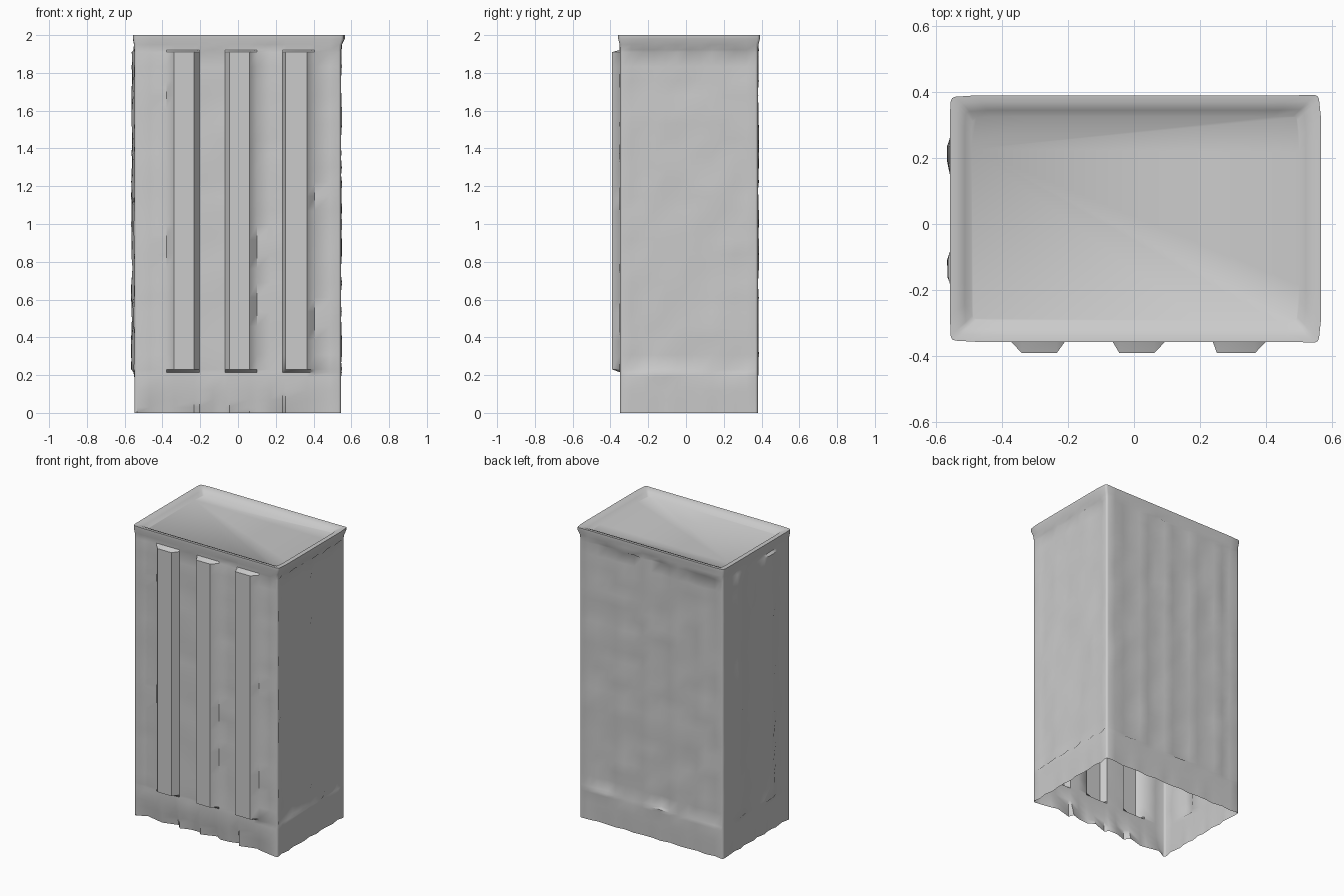
import bpy, bmesh, math, random

if "Cube" in bpy.data.objects:
    bpy.data.objects.remove(bpy.data.objects["Cube"])
random.seed(4)

grey = bpy.data.materials.new("plain grey")
grey.diffuse_color = (0.6, 0.6, 0.6, 1)
grey.use_nodes = True
grey.node_tree.nodes["Principled BSDF"].inputs["Base Color"].default_value = grey.diffuse_color

L, R, F, B = -0.55, 0.545, -0.35, 0.38
RIBS = [(-0.38, -0.34, -0.235, -0.205), (-0.07, -0.045, 0.06, 0.10), (0.235, 0.25, 0.365, 0.405)]

# Perimeter stations: (x, y, outward normal, kind, relief)
ring = []
def station(x, y, n, kind, relief=0.0):
    ring.append((x, y, n, kind, relief))

def corner(x, y, start):
    # Small rounded corner, running anticlockwise from the start angle
    r = 0.014
    sx, sy = (1 if x > 0 else -1), (1 if y > 0 else -1)
    for k in range(3):
        a = math.radians(start + 45 * k)
        station(x - sx * r + r * math.cos(a), y - sy * r + r * math.sin(a), (sx * 0.7, sy * 0.5), "corner")

# Front wall with three trapezoid ribs
corner(L, F, 180)
station(L + 0.08, F, (0, -1), "wall")
for a, b, c, d in RIBS:
    station(a, F, (0, -1), "rib")
    station(b, F, (0, -1), "rib", 0.042)
    station(c, F, (0, -1), "rib", 0.042)
    station(d, F, (0, -1), "rib")
    if d < 0.3:
        station(d + 0.07, F, (0, -1), "wall")
station(R - 0.06, F, (0, -1), "wall")
# Right wall with shallow vertical furrows
corner(R, F, 270)
for i in range(1, 12):
    station(R, F + (B - F) * i / 12, (1, 0), "wall", -0.012 if i % 2 else 0)
# Back wall with faint bands
corner(R, B, 0)
for i in range(1, 16):
    station(R + (L - R) * i / 16, B, (0, 1), "wall", -0.010 if i % 3 == 0 else 0)
# Left wall with low ridges
corner(L, B, 90)
for y in (0.33, 0.27, 0.235, 0.19, 0.13, 0.07, 0.03, -0.01, -0.07, -0.11, -0.16, -0.20, -0.28):
    station(L, y, (-1, 0), "wall", 0.012 if y in (0.235, 0.19, -0.11, -0.16) else 0)

levels = [0.0, 0.03, 0.07, 0.12, 0.19, 0.215, 0.23]
levels += [0.23 + 1.68 * i / 22 for i in range(1, 22)] + [1.91, 1.922, 1.95, 1.98, 2.0]
bm = bmesh.new()
rows = []
for z in levels:
    row = []
    for i, (x, y, n, kind, relief) in enumerate(ring):
        d = relief if 0.225 < z < 1.915 else 0.0
        if kind == "wall" and 0.2 < z < 1.93:
            d += random.uniform(-0.007, 0.005)
        # Crumpled hem along the bottom
        if z < 0.15 and kind != "corner":
            wave = (0.5 + 0.5 * math.sin(i * 2.4)) * (1 - z / 0.15)
            d -= wave * (0.04 if n[1] < 0 else 0.012)
        # Flared rim
        if z > 1.94:
            d += (0.02 if n[0] > 0 else 0.008) * min(1, (z - 1.94) / 0.04)
        row.append(bm.verts.new((x + n[0] * d, y + n[1] * d, z)))
    rows.append(row)

# Dished top: rounded rim steps down to a flat panel
def inset(amount, z):
    fx, fy = 1 - amount / 0.555, 1 - amount / 0.375
    cy = (F + B) / 2
    rows.append([bm.verts.new((v.co.x * fx, cy + (v.co.y - cy) * fy, z)) for v in rows[len(levels) - 1]])
inset(0.02, 1.998)
inset(0.045, 1.988)
inset(0.065, 1.968)

N = len(ring)
for lo, hi in zip(rows, rows[1:]):
    for i in range(N):
        j = (i + 1) % N
        bm.faces.new((lo[i], lo[j], hi[j], hi[i]))
bm.faces.new(rows[-1])

# Cabinet shell, open underneath
mesh = bpy.data.meshes.new("ribbed_cabinet_shell")
bm.to_mesh(mesh)
bm.free()
mesh.materials.append(grey)
shell = bpy.data.objects.new("ribbed_cabinet_shell", mesh)
bpy.context.collection.objects.link(shell)
bpy.context.view_layer.objects.active = shell
shell.select_set(True)
# Centre the shell in x and y
for axis in (0, 1):
    vals = [v.co[axis] for v in mesh.vertices]
    mid = (max(vals) + min(vals)) / 2
    for v in mesh.vertices:
        v.co[axis] -= mid
bpy.ops.object.shade_smooth_by_angle(angle=math.radians(46))
